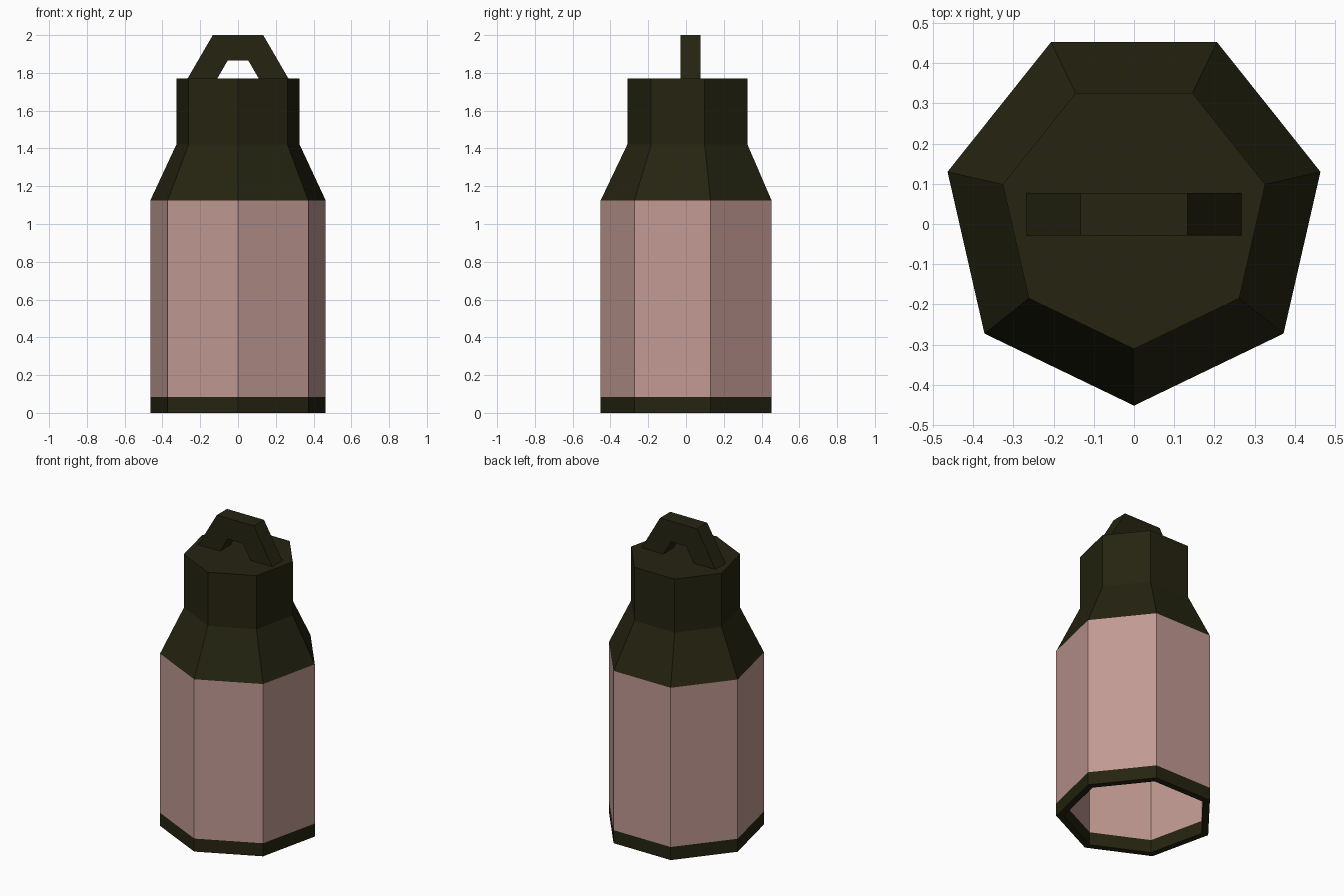
import bpy, bmesh, math

if "Cube" in bpy.data.objects:
    bpy.data.objects.remove(bpy.data.objects["Cube"])

CY = 0.024  # shared centre line in y
SIDES = 7


def material(name, rgb):
    m = bpy.data.materials.new(name)
    m.diffuse_color = (*rgb, 1)
    m.use_nodes = True
    m.node_tree.nodes["Principled BSDF"].inputs["Base Color"].default_value = m.diffuse_color
    return m


dark = material("dark olive", (0.0185, 0.0176, 0.0055))
pink = material("dusty pink", (0.53, 0.32, 0.29))


def finish(name, bm, mat):
    bmesh.ops.recalc_face_normals(bm, faces=bm.faces)
    me = bpy.data.meshes.new(name)
    bm.to_mesh(me)
    bm.free()
    me.materials.append(mat)
    ob = bpy.data.objects.new(name, me)
    bpy.context.collection.objects.link(ob)


def shell(name, outer, inner, mat, capped=False):
    """Seven-sided hollow wall from outer and inner (radius, z) profiles, low to high."""
    bm = bmesh.new()

    def ring(r, z):
        angles = [-math.pi / 2 + 2 * math.pi * i / SIDES for i in range(SIDES)]
        return [bm.verts.new((r * math.cos(a), CY + r * math.sin(a), z)) for a in angles]

    outs = [ring(*p) for p in outer]
    ins = [ring(*p) for p in inner]
    strips = list(zip(outs, outs[1:])) + list(zip(ins, ins[1:])) + [(outs[0], ins[0])]
    if capped:
        bm.faces.new(outs[-1])
        bm.faces.new(ins[-1][::-1])
        # inner walls face the cavity
    else:
        strips.append((outs[-1], ins[-1]))
    for a, b in strips:
        for i in range(SIDES):
            j = (i + 1) % SIDES
            bm.faces.new((a[i], a[j], b[j], b[i]))
    finish(name, bm, mat)


R, NECK, T = 0.476, 0.335, 0.044
# Open foot ring
shell("base_ring", [(R, 0), (R, 0.085)], [(R - T, 0), (R - T, 0.085)], dark)
# Main wall
shell("body", [(R, 0.085), (R, 1.125)], [(R - T, 0.085), (R - T, 1.125)], pink)
# Shoulder, neck and flat top
shell("shoulder_cap",
      [(R, 1.125), (NECK, 1.42), (NECK, 1.77)],
      [(R - T, 1.125), (NECK - T, 1.41), (NECK - T, 1.73)], dark, capped=True)

# Carrying handle: half of a hexagonal ring
bm = bmesh.new()
rows = []
for k in range(4):
    a = math.pi * k / 3
    rows.append([bm.verts.new((r * math.cos(a), CY + y, 1.77 + r * math.sin(a)))
                 for r, y in ((0.267, -0.052), (0.267, 0.053), (0.11, 0.053), (0.11, -0.052))])
for a, b in zip(rows, rows[1:]):
    for i in range(4):
        j = (i + 1) % 4
        bm.faces.new((a[i], a[j], b[j], b[i]))
bm.faces.new(rows[0])
bm.faces.new(rows[-1][::-1])
# stretch so the handle top lands at exactly z = 2
for v in bm.verts:
    v.co.z = 1.77 + (v.co.z - 1.77) * 0.23 / (0.267 * math.sin(math.pi / 3))
finish("handle", bm, dark)
